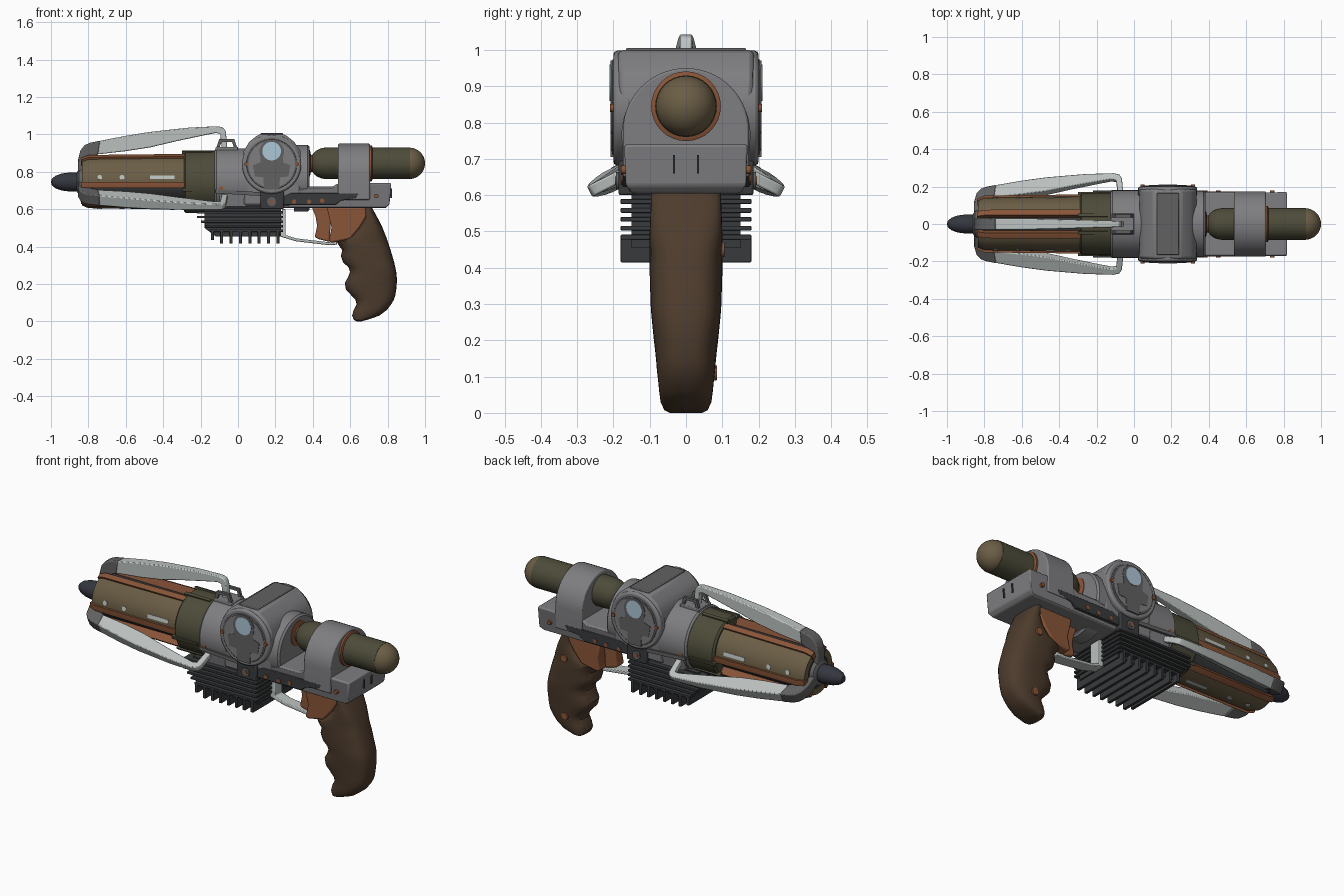
import bpy, bmesh, math
from math import sin, cos, pi, radians
from mathutils import Matrix

if "Cube" in bpy.data.objects:
    bpy.data.objects.remove(bpy.data.objects["Cube"])

AX = 0.745  # height of the barrel axis


def mat(name, r, g, b):
    m = bpy.data.materials.new(name)
    m.diffuse_color = (r, g, b, 1)
    m.use_nodes = True
    m.node_tree.nodes["Principled BSDF"].inputs["Base Color"].default_value = m.diffuse_color
    return m


BODY = mat("body_grey", .21, .21, .22)
LIGHT = mat("pale_metal", .5, .54, .53)
MID = mat("mid_grey", .12, .12, .12)
DARK = mat("dark_metal", .04, .042, .045)
NOSE = mat("blue_black", .035, .038, .05)
COPPER = mat("copper", .25, .09, .04)
TAN = mat("tan", .145, .11, .06)
OLIVE = mat("olive", .075, .072, .042)
BROWN = mat("brown", .075, .045, .026)
GLASS = mat("pale_blue", .42, .57, .68)


def finish(name, bm, m, bevel=0):
    bmesh.ops.remove_doubles(bm, verts=bm.verts, dist=1e-5)
    bmesh.ops.recalc_face_normals(bm, faces=bm.faces)
    me = bpy.data.meshes.new(name)
    bm.to_mesh(me)
    bm.free()
    me.materials.append(m)
    ob = bpy.data.objects.new(name, me)
    bpy.context.collection.objects.link(ob)
    if bevel:
        b = ob.modifiers.new("bevel", 'BEVEL')
        b.width, b.segments, b.limit_method = bevel, 2, 'ANGLE'
        b.angle_limit = radians(35)
    return ob


def bridge(bm, rings, closed=False):
    n = len(rings[0])
    pairs = list(zip(rings, rings[1:])) + ([(rings[-1], rings[0])] if closed else [])
    for a, b in pairs:
        for i in range(n):
            j = (i + 1) % n
            bm.faces.new((a[i], a[j], b[j], b[i]))
    if not closed:
        bm.faces.new(rings[0])
        bm.faces.new(rings[-1])


def prism(name, pts, w, m, y0=None, bevel=0, roll=None):
    """Side profile (x, z) widened along y; with y0 it becomes a mirrored pair of plates."""
    bm = bmesh.new()
    f = w if callable(w) else (lambda x, z: w)
    for s in ((1,) if y0 is None else (1, -1)):
        ring = lambda g: [bm.verts.new((x, s * g(x, z), z)) for x, z in pts]
        bridge(bm, [ring(lambda x, z: -f(x, z) if y0 is None else y0), ring(f)])
    if roll is not None:
        bm.transform(Matrix.Translation((0, 0, AX)) @ Matrix.Rotation(-roll, 4, 'X'))
    return finish(name, bm, m, bevel)


def box(name, x0, x1, z0, z1, w, m, y0=None, bevel=0):
    return prism(name, [(x0, z0), (x1, z0), (x1, z1), (x0, z1)], w, m, y0, bevel)


def lathe(name, prof, cz, m, n=32):
    """Solid turned around the x direction."""
    bm = bmesh.new()
    rings = [[bm.verts.new((x, max(r, 1e-4) * sin(2 * pi * i / n), cz + max(r, 1e-4) * cos(2 * pi * i / n)))
              for i in range(n)] for x, r in prof]
    bridge(bm, rings)
    return finish(name, bm, m)


def sector(name, prof, a0, a1, m, n=8):
    """Closed (x, r) profile swept over part of the barrel circle, angles in degrees from up."""
    bm = bmesh.new()
    rings = []
    for i in range(n + 1):
        a = radians(a0 + (a1 - a0) * i / n)
        rings.append([bm.verts.new((x, r * sin(a), AX + r * cos(a))) for x, r in prof])
    bridge(bm, rings)
    return finish(name, bm, m)


def circle(cx, cz, r, n=32, a0=0, a1=360):
    full = abs(a1 - a0) == 360
    k = n if full else n - 1
    return [(cx + r * cos(radians(a0 + (a1 - a0) * i / k)), cz + r * sin(radians(a0 + (a1 - a0) * i / k)))
            for i in range(n)]


# nose, collar and barrel core
lathe("nose_tip", [(-1, 0), (-.995, .018), (-.975, .034), (-.94, .046), (-.89, .052), (-.84, .048)], AX, NOSE)
lathe("nose_collar", [(-.86, .055), (-.85, .07), (-.82, .075), (-.8, .075)], AX, MID)
lathe("barrel_core", [(-.83, .09), (-.8, .115), (-.25, .115)], AX, DARK)
lathe("olive_sleeve", [(-.29, .155), (-.28, .166), (-.12, .168)], AX, OLIVE, 40)
lathe("front_ring", [(-.125, .17), (-.115, .18), (.05, .18)], AX, BODY, 48)

# three barrel panels, each with two rails, a slot and rivets, and three prongs between them
panel = [(-.835, .09), (-.835, .125), (-.8, .14), (-.27, .147), (-.27, .09)]
rail = [(-.84, .1), (-.84, .135), (-.8, .152), (-.28, .158), (-.27, .15), (-.27, .1)]
for k in range(3):
    c = 60 + 120 * k
    sector(f"barrel_panel_{k}", panel, c - 32, c + 32, TAN, 10)
    for s in (-1, 1):
        sector(f"rail_{k}_{s}", rail, c + s * 36 - 6, c + s * 36 + 6, COPPER, 3)
        sector(f"sleeve_rib_{k}_{s}", [(-.3, .15), (-.3, .174), (-.14, .174), (-.14, .15)],
               c + s * 44 - 3, c + s * 44 + 3, OLIVE, 2)
    q = c + 20 * (1 if k == 0 else -1 if k == 2 else 0)
    sector(f"barrel_slot_{k}", [(-.47, .13), (-.47, .1475), (-.34, .1485), (-.34, .13)], q - 4, q + 4, LIGHT, 2)
    for x in (-.74, -.62):
        bm = bmesh.new()
        bmesh.ops.create_cone(bm, cap_ends=True, segments=16, radius1=.013, radius2=.013, depth=.02)
        bm.transform(Matrix.Translation((0, 0, AX)) @ Matrix.Rotation(-radians(q), 4, 'X')
                     @ Matrix.Translation((x, 0, .135)))
        finish(f"barrel_rivet_{k}_{x}", bm, LIGHT)
    roll = radians((0, 117, 243)[k])
    prism(f"prong_{k}", [(-.74, .22), (-.6, .247), (-.47, .268), (-.26, .291), (-.11, .298), (-.08, .292),
                         (-.065, .27), (-.055, .16), (-.085, .16), (-.095, .258), (-.12, .262), (-.18, .25),
                         (-.33, .218), (-.47, .185), (-.6, .165), (-.75, .148)],
          lambda x, z: .016 + .014 * min(1, max(0, (-.06 - x) / .5)), LIGHT, bevel=.005, roll=roll)
    prism(f"prong_tip_{k}", [(-.855, .04), (-.855, .12), (-.842, .17), (-.82, .197), (-.79, .21), (-.738, .221),
                             (-.748, .147), (-.8, .125), (-.81, .04)], .032, MID, bevel=.006, roll=roll)

# sight brackets on the front ring
prism("sight_bracket", [(-.125, .9), (-.1, .975), (-.02, .975), (.005, .9), (-.012, .9), (-.032, .96),
                        (-.088, .96), (-.108, .9)], .05, MID, y0=.035)
box("sight_base", -.12, 0, .91, .932, .055, BODY, bevel=.004)

# central housing with round side covers
prism("housing", [(.03, .62), (.03, .91), (.06, .96), (.11, 1.0), (.25, 1.0), (.3, .96), (.335, .91), (.335, .62)],
      lambda x, z: .187 if z > .65 else .168, BODY, bevel=.014)
box("housing_top_panel", .12, .24, .96, 1.006, .165, MID, bevel=.004)
prism("side_cover", circle(.18, .84, .158, 40), .2, BODY, y0=.15, bevel=.01)
prism("side_cover_rim", circle(.18, .84, .135, 40), .203, MID, y0=.15, bevel=.003)
prism("side_cover_face", circle(.18, .84, .125, 40), .2055, BODY, y0=.15)
prism("key_plate", circle(.18, .905, .066, 20, -25, 205) + [(.12, .85), (.08, .835), (.09, .775), (.135, .77), (.14, .705),
      (.22, .705), (.225, .77), (.27, .775), (.28, .835), (.24, .85)], .208, MID, y0=.15)
prism("lens", circle(.18, .91, .05, 24), .211, GLASS, y0=.15)
for x in (.045, .315):
    prism(f"cover_bolt_{x}", circle(x, .84, .011, 12), .21, COPPER, y0=.15)
lathe("housing_rear", [(.3, .178), (.372, .178), (.382, .168)], .765, BODY, 48)

# lower frame with scooped cradle
prism("frame", [(-.1, .605), (.79, .605), (.81, .625), (.82, .74), (.56, .74), (.53, .735), (.505, .72), (.38, .72),
                (.3, .7), (-.02, .7), (-.1, .68)],
      lambda x, z: .15 if z < .62 else .17, BODY, bevel=.008)
prism("side_strip", [(.24, .622), (.52, .622), (.55, .645), (.63, .66), (.645, .685), (.28, .685), (.24, .665)],
      .175, DARK, y0=.14, bevel=.003)
box("side_latch", .12, .245, .6, .695, .186, DARK, y0=.14, bevel=.006)
prism("latch_screw", circle(.18, .64, .024, 20), .193, MID, y0=.15)
for x, z in ((.3, .64), (.38, .64), (.45, .645), (-.09, .71), (.18, .64), (.74, .67)):
    prism(f"frame_screw_{x}", circle(x, z, .012, 12), .196 if x == .18 else .179, COPPER, y0=.15)
prism("side_rod", [(-.12, .685), (.13, .67), (.13, .69), (-.12, .705)], .182, MID, y0=.15)
prism("rear_groove", [(.8, .66), (.822, .66), (.824, .71), (.8, .71)], .036, DARK, y0=.03)

# rear canister and its arched clamp
bm = bmesh.new()
arch = [(.174, .65)] + [(.174 * cos(pi * i / 28), .776 + .174 * sin(pi * i / 28)) for i in range(29)] + [(-.174, .65)]
bridge(bm, [[bm.verts.new((x, y, z)) for y, z in arch] for x in (.535, .705)])
finish("canister_clamp", bm, BODY, .006)
lathe("canister_socket", [(.37, .07), (.385, .07), (.39, .045), (.43, .05)], .845, COPPER)
dome = [(i * pi / 16) for i in range(9)]
lathe("canister", [(.48 - .085 * cos(a), .085 * (.35 + .65 * sin(a))) for a in dome] + [(.92, .085)], .845, OLIVE)
lathe("canister_cap", [(.91, .084)] + [(.915 + .085 * sin(a), .084 * cos(a)) for a in dome], .845, TAN)
lathe("canister_band", [(.7, .085), (.7, .096), (.715, .096), (.72, .085)], .845, COPPER)

# heat sink: stacked side plates and hanging fins
prism("sink_core", [(-.18, .62), (-.18, .5), (-.12, .455), (.23, .455), (.23, .62)], .15, DARK)
for i in range(6):
    z = .478 + i * .0245
    box(f"sink_plate_{i}", -.15 - .07 * min(1, i / 3), .24, z, z + .013, .18, DARK, bevel=.002)
for i in range(8):
    x = -.145 + i * .05
    box(f"sink_fin_{i}", x, x + .016, .415 + (.02 if i == 0 else 0), .485, .18, DARK, bevel=.002)

# trigger, guard and grip frame
prism("trigger_guard", [(.22, .455), (.31, .428), (.48, .408), (.53, .41), (.53, .43), (.48, .424), (.31, .444),
                        (.255, .462), (.255, .6), (.235, .6)], .035, LIGHT, bevel=.004)
prism("trigger", [(.395, .61), (.415, .56), (.423, .51), (.41, .45), (.43, .44), (.49, .425), (.5, .61)],
      .032, COPPER, bevel=.008)
prism("grip_frame", [(.475, .61), (.715, .61), (.65, .5), (.6, .44), (.5, .42), (.485, .43), (.5, .5)],
      .088, COPPER, bevel=.012)

# finger-grooved grip: (z, front x, back x, half width)
rows = [(.0, .635, .66, .045), (.008, .62, .69, .06), (.03, .61, .755, .07), (.06, .618, .795, .074), (.09, .634, .818, .077),
        (.115, .628, .833, .08), (.14, .605, .841, .082), (.17, .577, .846, .085), (.205, .571, .849, .089),
        (.235, .588, .849, .092), (.265, .599, .846, .095), (.29, .59, .841, .097), (.315, .562, .835, .098),
        (.35, .55, .825, .099), (.38, .558, .816, .1), (.405, .54, .808, .1), (.43, .525, .8, .1),
        (.46, .595, .789, .1), (.5, .64, .773, .1), (.55, .668, .748, .098), (.61, .67, .715, .096)]
bm = bmesh.new()
rings = []
for z, f, b, w in rows:
    ring = []
    for i in range(32):
        c, s = cos(2 * pi * i / 32), sin(2 * pi * i / 32)
        ring.append(bm.verts.new(((f + b) / 2 + (b - f) / 2 * math.copysign(abs(c) ** .75, c),
                                  w * math.copysign(abs(s) ** .7, s), z)))
    rings.append(ring)
bridge(bm, rings)
finish("grip", bm, BROWN)

# grip bolts on the far side
for n, x, z, y in (("upper", .70, .45, .1), ("lower", .71, .11, .079)):
    bm = bmesh.new()
    bmesh.ops.create_cone(bm, cap_ends=True, segments=20, radius1=.024, radius2=.02, depth=.02)
    bm.transform(Matrix.Translation((x, y - .004, z)) @ Matrix.Rotation(-pi / 2, 4, 'X'))
    finish(f"grip_bolt_{n}", bm, COPPER)

bpy.ops.object.select_all(action='SELECT')
bpy.context.view_layer.objects.active = bpy.data.objects["grip"]
bpy.ops.object.shade_smooth_by_angle(angle=radians(35))
